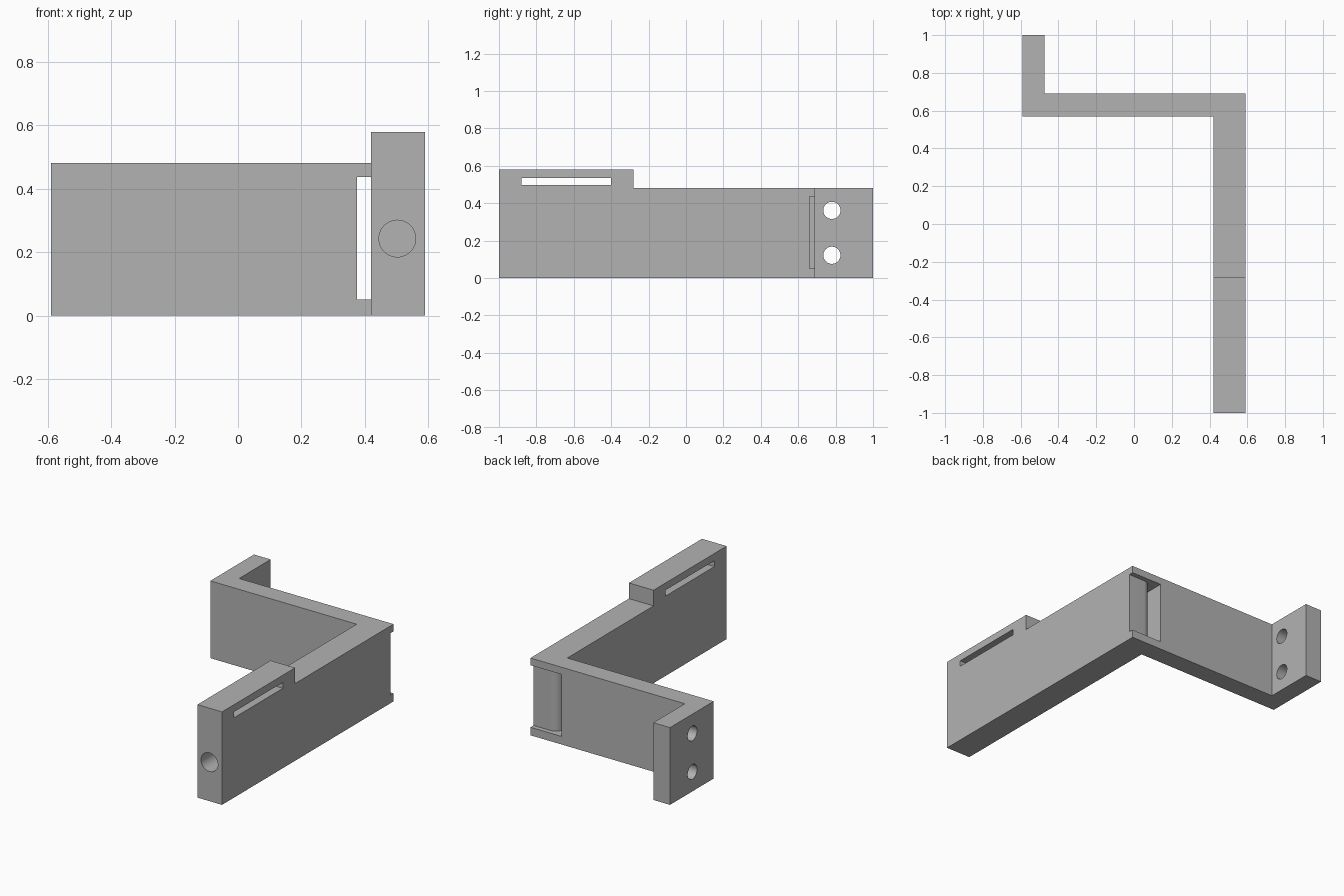
import bpy, bmesh, math

cube = bpy.data.objects.get("Cube")
if cube:
    bpy.data.objects.remove(cube, do_unlink=True)

# Single plain grey material
grey = bpy.data.materials.new("plain grey")
grey.use_nodes = True
colour = (0.45, 0.45, 0.45, 1)
grey.diffuse_color = colour
grey.node_tree.nodes["Principled BSDF"].inputs["Base Color"].default_value = colour


def prism(name, outline, z0, z1):
    """Extrude a plan outline between two heights."""
    bm = bmesh.new()
    face = bm.faces.new([bm.verts.new((x, y, z0)) for x, y in outline])
    top = bmesh.ops.extrude_face_region(bm, geom=[face])["geom"]
    verts = [v for v in top if isinstance(v, bmesh.types.BMVert)]
    bmesh.ops.translate(bm, verts=verts, vec=(0, 0, z1 - z0))
    bmesh.ops.recalc_face_normals(bm, faces=bm.faces)
    mesh = bpy.data.meshes.new(name)
    bm.to_mesh(mesh)
    bm.free()
    mesh.materials.append(grey)
    obj = bpy.data.objects.new(name, mesh)
    bpy.context.collection.objects.link(obj)
    return obj


def box(name, x0, x1, y0, y1, z0, z1):
    return prism(name, [(x0, y0), (x1, y0), (x1, y1), (x0, y1)], z0, z1)


def drill(name, radius, depth, centre, rotation):
    bpy.ops.mesh.primitive_cylinder_add(vertices=48, radius=radius, depth=depth,
                                        location=centre, rotation=rotation)
    obj = bpy.context.object
    obj.name = name
    obj.data.materials.append(grey)
    return obj


# Z-shaped bracket: long arm, cross wall and end flange
LEFT, INNER, RIGHT = 0.59, 0.42, -0.59
bracket = prism("bracket", [(INNER, -1), (LEFT, -1), (LEFT, 0.69), (-0.475, 0.69),
                            (-0.475, 1), (RIGHT, 1), (RIGHT, 0.57), (INNER, 0.57)], 0, 0.58)

# Corner notch with a rounded lip leading into the through slot
r = 0.055
arc = [(INNER + r - r * math.sin(a), 0.66 - r + r * math.cos(a))
       for a in (math.pi / 2 * i / 12 for i in range(13))]
notch = [(0.7, 0.8), (0.7, 0.66)] + arc + [(INNER, 0.5), (0.375, 0.5), (0.375, 0.8)]

quarter = math.pi / 2
cutters = [
    box("step_cutter", -0.8, 0.8, -0.28, 1.2, 0.482, 0.8),
    box("strap_slot_cutter", 0.3, 0.7, -0.88, -0.40, 0.498, 0.535),
    prism("corner_notch_cutter", notch, 0.05, 0.437),
    drill("front_hole_cutter", 0.058, 0.8, (0.503, -1, 0.243), (quarter, 0, 0)),
]
for z in (0.122, 0.362):
    cutters.append(drill("flange_hole_cutter", 0.046, 0.4, (-0.53, 0.78, z), (0, quarter, 0)))

# Cut each opening in turn
bpy.ops.object.select_all(action="DESELECT")
bpy.context.view_layer.objects.active = bracket
bracket.select_set(True)
for cutter in cutters:
    mod = bracket.modifiers.new(cutter.name, "BOOLEAN")
    mod.operation = "DIFFERENCE"
    mod.solver = "EXACT"
    mod.object = cutter
    bpy.ops.object.modifier_apply(modifier=mod.name)
for cutter in cutters:
    bpy.data.objects.remove(cutter, do_unlink=True)

bpy.ops.object.shade_smooth_by_angle(angle=math.radians(30))
